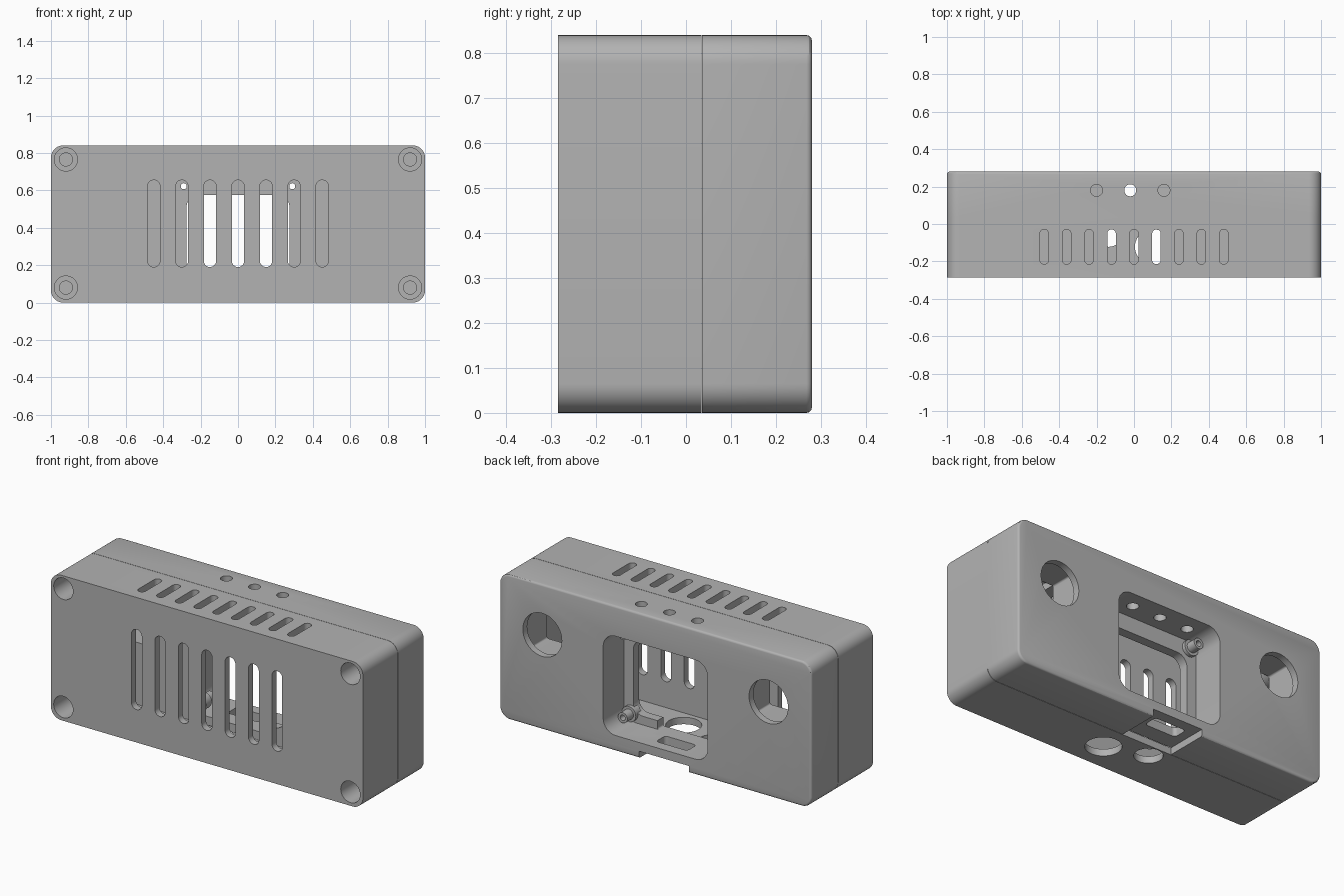
import bpy, bmesh, math

cube = bpy.data.objects.get("Cube")
if cube:
    bpy.data.objects.remove(cube, do_unlink=True)

FRONT, SEAM, BACK, HEIGHT = -0.285, 0.035, 0.28, 0.84
WALL = 0.04

grey = bpy.data.materials.new("plastic grey")
grey.use_nodes = True
colour = (0.45, 0.45, 0.45, 1)
grey.diffuse_color = colour
grey.node_tree.nodes["Principled BSDF"].inputs["Base Color"].default_value = colour


def prism(name, u, v, w, h, r, lo, hi, axis="Y", steps=10, rim=0):
    """Rounded rectangle centred on (u, v), extruded along the axis from lo to hi."""
    r = min(r, w / 2, h / 2)
    points = []
    for k, (sx, sy) in enumerate(((1, 1), (-1, 1), (-1, -1), (1, -1))):
        for i in range(steps + 1):
            a = math.pi / 2 * (k + i / steps)
            points.append((u + sx * (w / 2 - r) + r * math.cos(a),
                           v + sy * (h / 2 - r) + r * math.sin(a)))
    bm = bmesh.new()
    place = (lambda p, d: (p[0], d, p[1])) if axis == "Y" else (lambda p, d: (p[0], p[1], d))
    rings = [[bm.verts.new(place(p, d)) for p in points] for d in (lo, hi)]
    for ring in rings:
        bm.faces.new(ring)
    count = len(points)
    for i in range(count):
        j = (i + 1) % count
        bm.faces.new((rings[0][i], rings[0][j], rings[1][j], rings[1][i]))
    bmesh.ops.remove_doubles(bm, verts=bm.verts, dist=1e-5)
    if rim:
        edges = [e for e in bm.edges if all(abs(q.co.y - hi) < 1e-5 for q in e.verts)]
        bmesh.ops.bevel(bm, geom=edges, offset=rim, segments=3, profile=0.5, affect="EDGES")
    bmesh.ops.recalc_face_normals(bm, faces=bm.faces)
    mesh = bpy.data.meshes.new(name)
    bm.to_mesh(mesh)
    bm.free()
    mesh.materials.append(grey)
    obj = bpy.data.objects.new(name, mesh)
    bpy.context.collection.objects.link(obj)
    return obj


def disc(name, u, v, r, lo, hi, axis="Y"):
    return prism(name, u, v, 2 * r, 2 * r, r, lo, hi, axis)


def combine(body, tool, operation="DIFFERENCE"):
    mod = body.modifiers.new(operation, "BOOLEAN")
    mod.operation, mod.solver, mod.object = operation, "EXACT", tool
    bpy.context.view_layer.objects.active = body
    bpy.ops.object.modifier_apply(modifier=mod.name)
    bpy.data.objects.remove(tool, do_unlink=True)


corners = [(sx * 0.92, z) for sx in (-1, 1) for z in (0.08, 0.765)]
mid = HEIGHT / 2

# Front shell: hollow tray with solid screw columns in the corners
front = prism("front_shell", 0, mid, 2, HEIGHT, 0.065, FRONT, SEAM - 0.001)
cavity = prism("cavity", 0, mid, 2 - 2 * WALL, HEIGHT - 2 * WALL, 0.03, FRONT + WALL, SEAM + 0.1)
for x, z in corners:
    combine(cavity, prism("column", x, z, 0.17, 0.17, 0.08, FRONT, BACK))
combine(front, cavity)
for x, z in corners:
    combine(front, disc("counterbore", x, z, 0.062, FRONT - 0.1, -0.05))
    combine(front, disc("screw_hole", x, z, 0.035, -0.1, SEAM + 0.1))

# Vents in the front and the top, and two round holes underneath
for i in range(-3, 4):
    combine(front, prism("front_vent", i * 0.15, 0.4225, 0.066, 0.465, 0.033, FRONT - 0.1, FRONT + 0.1))
for i in range(-4, 5):
    combine(front, prism("top_vent", i * 0.12, -0.122, 0.046, 0.186, 0.023, HEIGHT - 0.1, HEIGHT + 0.1, "Z"))
combine(front, disc("large_cable_hole", 0.1, -0.122, 0.095, -0.1, 0.07, "Z"))
combine(front, disc("small_cable_hole", -0.135, -0.047, 0.075, -0.1, 0.07, "Z"))

# Back shell: thick block with a softened rear rim
back = prism("back_shell", 0, mid, 2, HEIGHT, 0.065, SEAM + 0.001, BACK, rim=0.012)
for x, z in corners:
    combine(back, disc("screw_hole", x, z, 0.035, 0, 0.18))

# Central bay, leaving a mounting frame at its inner end
combine(back, prism("bay", 0, 0.378, 0.67, 0.575, 0.08, 0.09, BACK + 0.1))
combine(back, prism("frame_window", 0, 0.358, 0.55, 0.435, 0.065, 0, 0.15))
combine(back, prism("frame_gap", -0.075, 0.19, 0.39, 0.2, 0.01, 0, 0.15))

# Standoffs on the frame corners
for x in (-0.29, 0.29):
    for z in (0.14, 0.622):
        combine(back, disc("standoff_base", x, z, 0.045, 0.06, 0.11), "UNION")
        combine(back, disc("standoff", x, z, 0.03, 0.06, 0.165), "UNION")
        combine(back, disc("pilot_hole", x, z, 0.016, 0, 0.2))

# Round side windows opening into square pockets
for sx in (-1, 1):
    combine(back, prism("pocket", sx * 0.715, 0.548, 0.3, 0.3, 0.01, 0, BACK - WALL))
    combine(back, disc("side_window", sx * 0.725, 0.548, 0.125, 0.2, BACK + 0.1))

# Button holes on top, connector recess and slot underneath
for x in (-0.2, -0.02, 0.16):
    combine(back, disc("button_hole", x, 0.18, 0.032, 0.5, HEIGHT + 0.1, "Z"))
combine(back, prism("connector_recess", -0.055, 0.2, 0.32, 0.4, 0.005, -0.1, 0.04, "Z"))
combine(back, prism("connector_slot", -0.06, 0.175, 0.2, 0.085, 0.02, -0.1, 0.2, "Z"))

# Smooth the rounded corners and keep the edges crisp
for obj in (front, back):
    bpy.ops.object.select_all(action="DESELECT")
    obj.select_set(True)
    bpy.context.view_layer.objects.active = obj
    bpy.ops.object.shade_smooth_by_angle(angle=math.radians(30))
